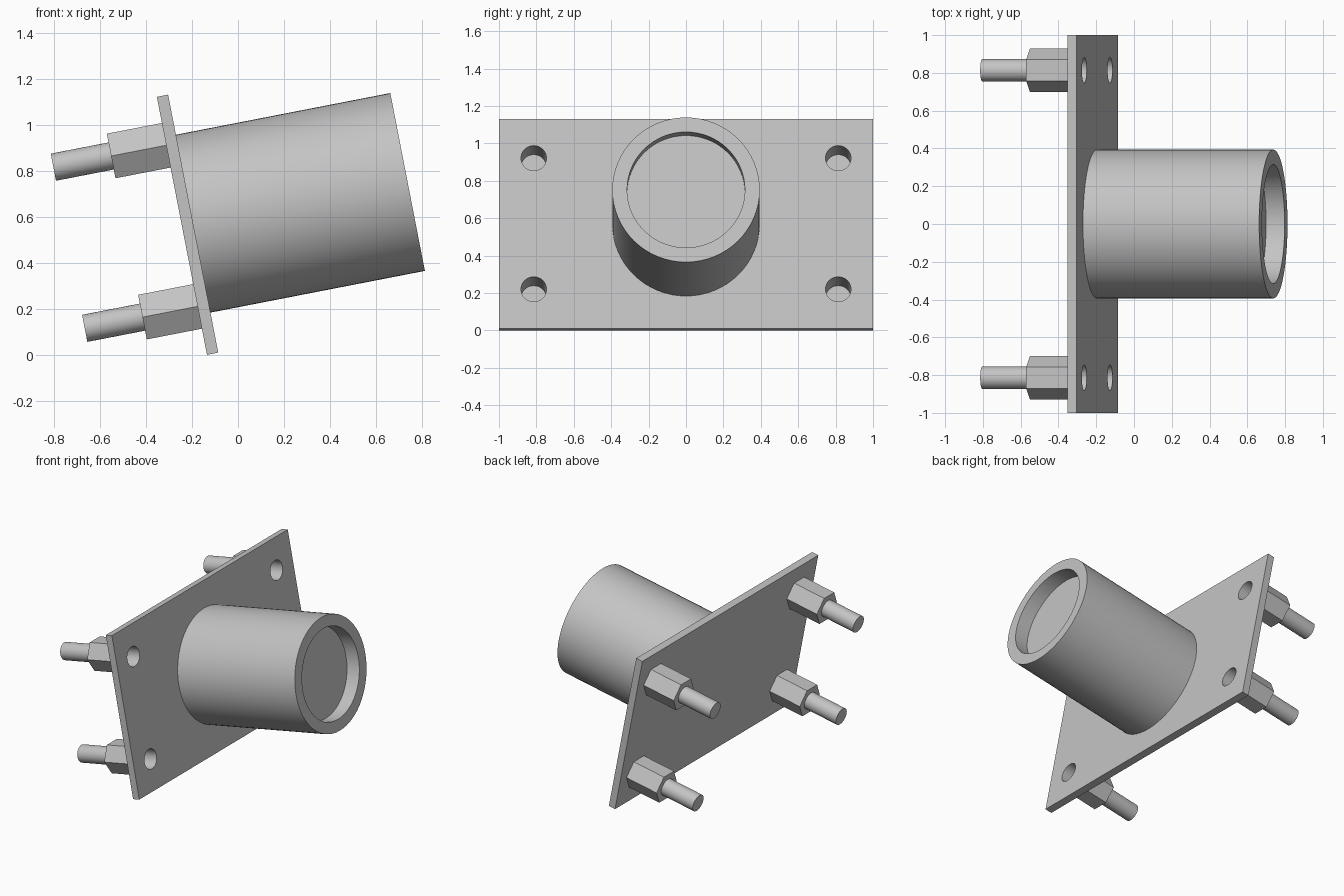
import bpy, bmesh
from math import radians, cos, sin, pi
from mathutils import Matrix

cube = bpy.data.objects.get("Cube")
if cube:
    bpy.data.objects.remove(cube, do_unlink=True)

# Tilted frame: local x is the tube axis, local z runs up the plate
FRAME = Matrix.Translation((-0.244, 0, 0.561)) @ Matrix.Rotation(radians(-11), 4, 'Y')
THICK = 0.05
HEIGHT = 1.143

steel = bpy.data.materials.new("grey steel")
steel.use_nodes = True
GREY = (0.55, 0.55, 0.55, 1)
steel.diffuse_color = GREY
steel.node_tree.nodes["Principled BSDF"].inputs["Base Color"].default_value = GREY


def finish(name, bm):
    bmesh.ops.recalc_face_normals(bm, faces=bm.faces[:])
    bm.transform(FRAME)
    mesh = bpy.data.meshes.new(name)
    bm.to_mesh(mesh)
    bm.free()
    mesh.materials.append(steel)
    obj = bpy.data.objects.new(name, mesh)
    bpy.context.collection.objects.link(obj)
    return obj


def select(obj):
    bpy.ops.object.select_all(action='DESELECT')
    obj.select_set(True)
    bpy.context.view_layer.objects.active = obj


def smooth(obj):
    select(obj)
    bpy.ops.object.shade_smooth_by_angle(angle=radians(30))


def turned(name, profile, sides, y=0, z=0):
    """Solid of (position, radius) rings around the local x axis."""
    bm = bmesh.new()
    rings = []
    for u, r in profile:
        rings.append([bm.verts.new((u, y + r * cos(2 * pi * i / sides),
                                    z + r * sin(2 * pi * i / sides)))
                      for i in range(sides)])
    for a, b in zip(rings, rings[1:]):
        for i in range(sides):
            j = (i + 1) % sides
            bm.faces.new((a[i], a[j], b[j], b[i]))
    bm.faces.new(rings[0])
    bm.faces.new(rings[-1])
    return finish(name, bm)


def drill(obj, cutter):
    mod = obj.modifiers.new("drill", 'BOOLEAN')
    mod.operation = 'DIFFERENCE'
    mod.solver = 'EXACT'
    mod.object = cutter
    select(obj)
    bpy.ops.object.modifier_apply(modifier=mod.name)


# Base plate
bm = bmesh.new()
bmesh.ops.create_cube(bm, size=1)
bm.transform(Matrix.Translation((THICK / 2, 0, 0)) @ Matrix.Diagonal((THICK, 2, HEIGHT, 1)))
plate = finish("base_plate", bm)

# Tube with a shallow recess in its open end
tube = turned("tube", [(THICK, 0.394), (1, 0.394), (1, 0.315), (0.9, 0.315)], 64)
smooth(tube)

# Corner fasteners: hollow hex standoff, bolt and matching plate hole
for side, y in (("right", -0.814), ("left", 0.814)):
    for level, z in (("lower", -0.357), ("upper", 0.357)):
        tag = f"{level}_{side}"
        nut = turned("hex_standoff_" + tag, [(-0.244, 0.114), (0, 0.114)], 6, y, z)
        cutter = turned("hole_cutter", [(-0.2, 0.068), (0.2, 0.068)], 32, y, z)
        cutter.hide_render = True
        drill(plate, cutter)
        drill(nut, cutter)
        bpy.data.objects.remove(cutter, do_unlink=True)
        smooth(nut)
        bolt = turned("bolt_" + tag, [(-0.5, 0.06), (-0.244, 0.06)], 32, y, z)
        smooth(bolt)
smooth(plate)
